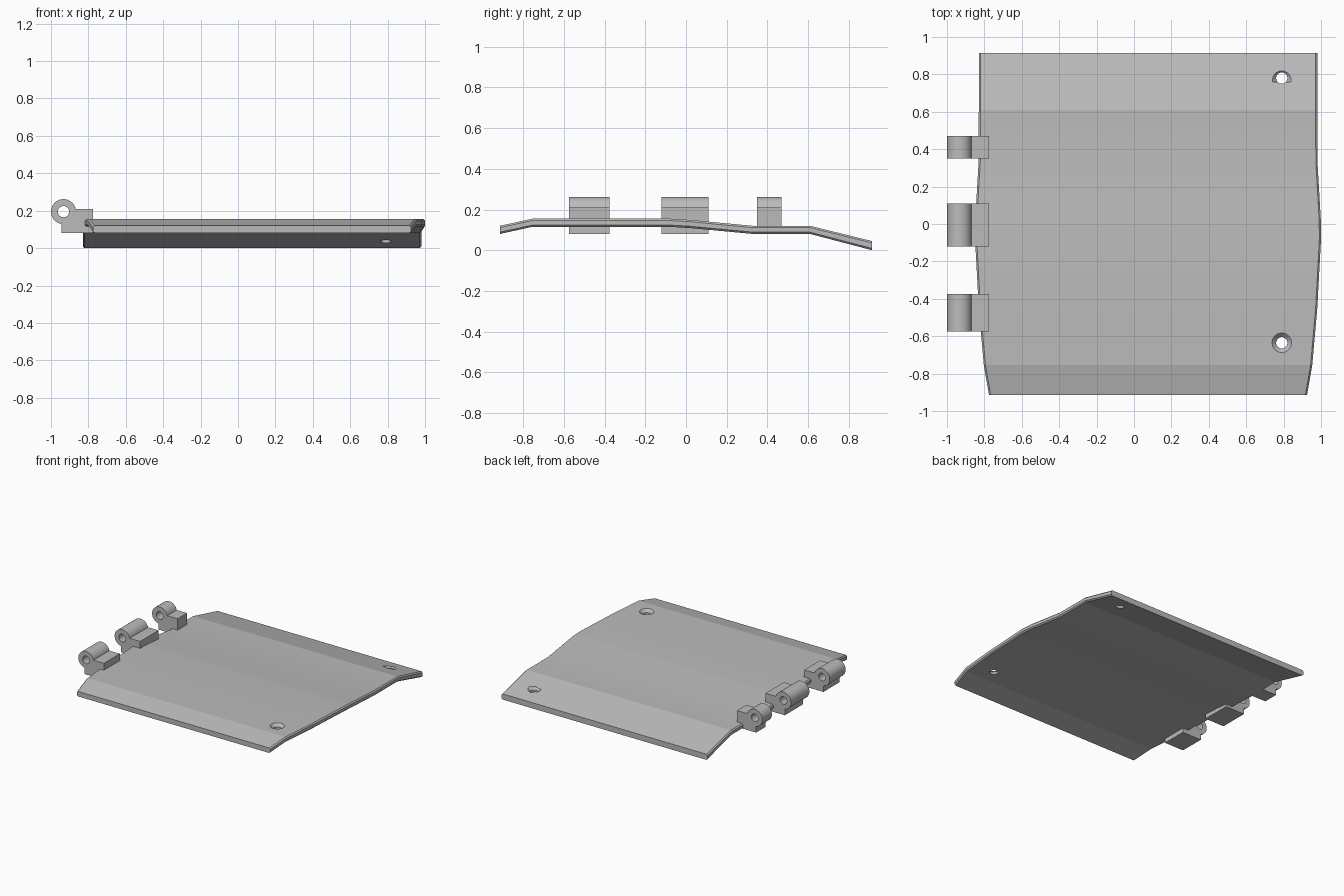
import bpy, bmesh, math
from mathutils import Matrix

if "Cube" in bpy.data.objects:
    bpy.data.objects.remove(bpy.data.objects["Cube"], do_unlink=True)

grey = bpy.data.materials.new("plain_grey")
grey.use_nodes = True
colour = (0.5, 0.5, 0.5, 1)
grey.diffuse_color = colour
grey.node_tree.nodes["Principled BSDF"].inputs["Base Color"].default_value = colour


def make(name, bm):
    bmesh.ops.recalc_face_normals(bm, faces=bm.faces)
    mesh = bpy.data.meshes.new(name)
    bm.to_mesh(mesh)
    bm.free()
    mesh.materials.append(grey)
    ob = bpy.data.objects.new(name, mesh)
    bpy.context.collection.objects.link(ob)
    return ob


def loft(name, rings):
    """Skin closed rings one after another and cap both ends."""
    bm = bmesh.new()
    rows = [[bm.verts.new(p) for p in ring] for ring in rings]
    for a, b in zip(rows, rows[1:]):
        for i in range(len(a)):
            j = (i + 1) % len(a)
            bm.faces.new((a[i], a[j], b[j], b[i]))
    bm.faces.new(rows[0])
    bm.faces.new(rows[-1])
    return make(name, bm)


def cone(name, r_low, r_high, depth, matrix):
    bm = bmesh.new()
    bmesh.ops.create_cone(bm, cap_ends=True, segments=48, radius1=r_low,
                          radius2=r_high, depth=depth, matrix=matrix)
    return make(name, bm)


def cut(target, cutter):
    """Subtract the cutter, then discard it."""
    cutter.hide_render = True
    mod = target.modifiers.new("cut", "BOOLEAN")
    mod.operation, mod.solver, mod.object = "DIFFERENCE", "EXACT", cutter
    bpy.context.view_layer.objects.active = target
    bpy.ops.object.modifier_apply(modifier=mod.name)
    bpy.data.objects.remove(cutter, do_unlink=True)


def smooth(ob, degrees):
    bpy.ops.object.select_all(action="DESELECT")
    ob.select_set(True)
    bpy.context.view_layer.objects.active = ob
    bpy.ops.object.shade_smooth_by_angle(angle=math.radians(degrees))


# Bent plate: y, half width, underside height, thickness
MIDDLE, EDGE = 0.075, 0.009
sections = [
    (-0.915, 0.85, 0.08, 0.04), (-0.755, 0.878, 0.115, 0.04),
    (-0.45, 0.905, 0.115, 0.04), (-0.08, 0.925, 0.115, 0.04),
    (0.02, 0.924, 0.109, 0.04), (0.33, 0.906, 0.08, 0.04),
    (0.61, 0.905, 0.08, 0.04), (0.915, 0.905, 0, 0.045),
]


def plate_ring(y, w, z, t):
    quarter = [(w - EDGE, z), (w, z + EDGE), (w, z + t - EDGE), (w - EDGE, z + t)]
    ring = quarter + [(-x, h) for x, h in reversed(quarter)]
    return [(MIDDLE + x, y, h) for x, h in ring]


plate = loft("plate", [plate_ring(*s) for s in sections])

# Countersunk screw holes
SINK = 0.023
for y, top in ((0.78, 0.083), (-0.635, 0.156)):
    cut(plate, cone("hole_cutter", 0.03, 0.03, 0.5, Matrix.Translation((0.79, y, 0.1))))
    cut(plate, cone("sink_cutter", 0.03, 0.053, SINK,
                    Matrix.Translation((0.79, y, top - SINK / 2))))
smooth(plate, 10)

# Hinge knuckles: a round eye joined to a square block
CX, CZ, R = -0.933, 0.195, 0.067
start = math.asin((0.21 - CZ) / R)
end = 2 * math.pi - math.acos(-0.012 / R)
arc = [start + (end - start) * i / 36 for i in range(37)]
outline = [(CX + R * math.cos(a), CZ + R * math.sin(a)) for a in arc]
outline += [(-0.945, 0.08), (-0.776, 0.08), (-0.776, 0.21)]
for name, y0, y1 in (("front_hinge", -0.575, -0.375),
                     ("middle_hinge", -0.12, 0.11),
                     ("back_hinge", 0.35, 0.47)):
    hinge = loft(name, [[(x, y, z) for x, z in outline] for y in (y0, y1)])
    turn = Matrix.Translation((CX, 0, CZ)) @ Matrix.Rotation(math.pi / 2, 4, "X")
    cut(hinge, cone("pin_cutter", 0.03, 0.03, 3, turn))
    smooth(hinge, 30)
